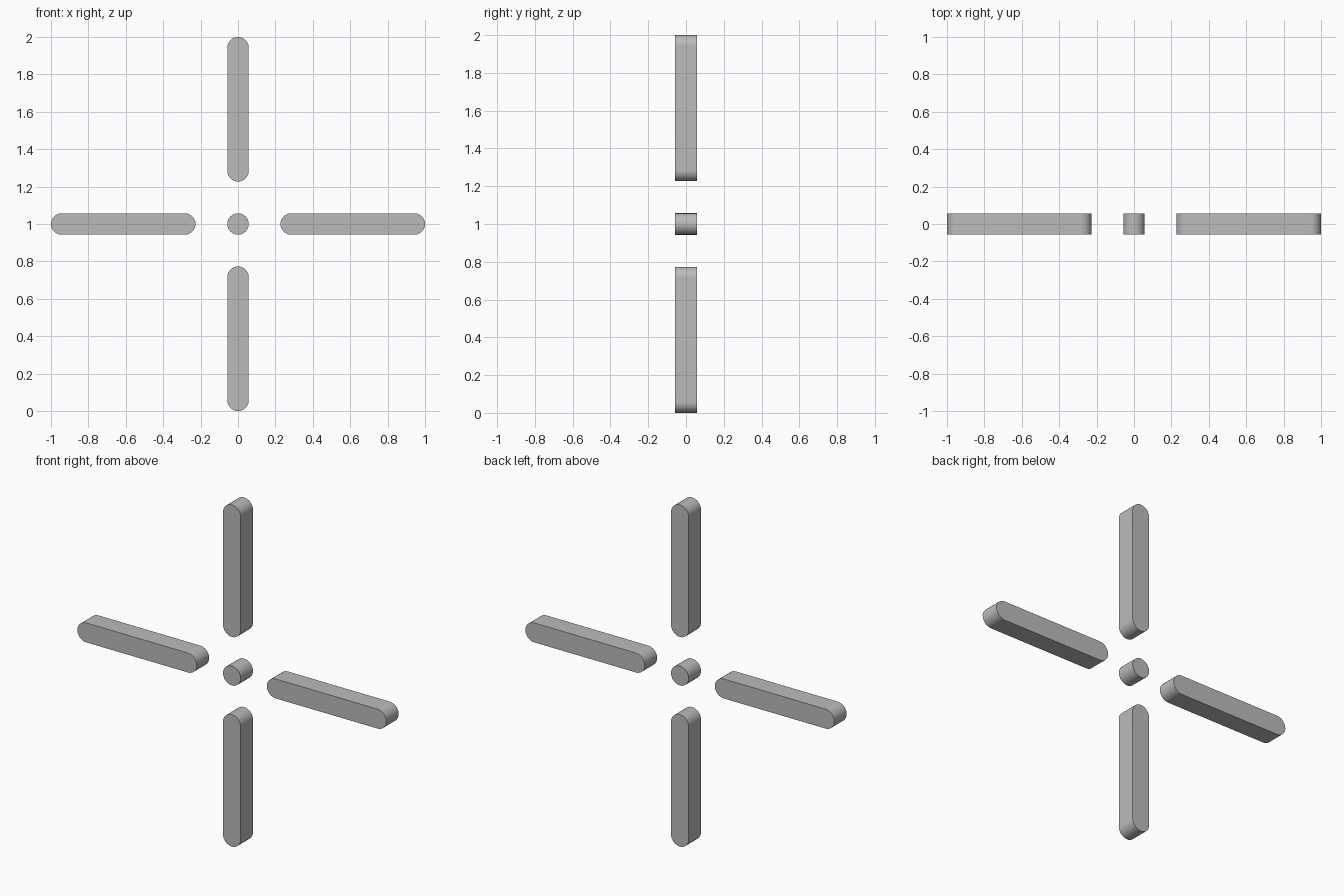
import bpy, bmesh
from math import cos, sin, pi
from mathutils import Matrix

cube = bpy.data.objects.get("Cube")
if cube:
    bpy.data.objects.remove(cube, do_unlink=True)

RADIUS = 0.057   # half width of every part
INNER = 0.227    # gap from the centre to each bar
OUTER = 1.0
CENTRE = 1.0     # height of the hub
STEPS = 24       # segments per rounded end

grey = bpy.data.materials.new("grey")
grey.use_nodes = True
colour = (0.5, 0.5, 0.5, 1)
grey.diffuse_color = colour
grey.node_tree.nodes["Principled BSDF"].inputs["Base Color"].default_value = colour


def rounded_bar(name, start, end, angle=0):
    """Extrude a round-ended outline along y, then turn it about the hub."""
    bm = bmesh.new()
    outline = []
    for centre, first in ((end, -pi / 2), (start, pi / 2)):
        for i in range(STEPS + 1):
            a = first + pi * i / STEPS
            outline.append(bm.verts.new((centre + RADIUS * cos(a), -RADIUS, RADIUS * sin(a))))
    face = bm.faces.new(outline)
    bmesh.ops.remove_doubles(bm, verts=bm.verts, dist=1e-5)
    grown = bmesh.ops.extrude_face_region(bm, geom=list(bm.faces))
    tops = [v for v in grown["geom"] if isinstance(v, bmesh.types.BMVert)]
    bmesh.ops.translate(bm, verts=tops, vec=(0, 2 * RADIUS, 0))
    bmesh.ops.transform(bm, verts=bm.verts,
                        matrix=Matrix.Translation((0, 0, CENTRE)) @ Matrix.Rotation(angle, 4, "Y"))
    bmesh.ops.recalc_face_normals(bm, faces=bm.faces)
    mesh = bpy.data.meshes.new(name)
    bm.to_mesh(mesh)
    bm.free()
    mesh.materials.append(grey)
    obj = bpy.data.objects.new(name, mesh)
    bpy.context.collection.objects.link(obj)
    bpy.ops.object.select_all(action="DESELECT")
    obj.select_set(True)
    bpy.context.view_layer.objects.active = obj
    bpy.ops.object.shade_smooth_by_angle(angle=pi / 6)


# Four bars around the hub
for i, side in enumerate(("left", "lower", "right", "upper")):
    rounded_bar(side + "_bar", INNER + RADIUS, OUTER - RADIUS, i * pi / 2)

# Round centre peg
rounded_bar("centre_peg", 0, 0)
